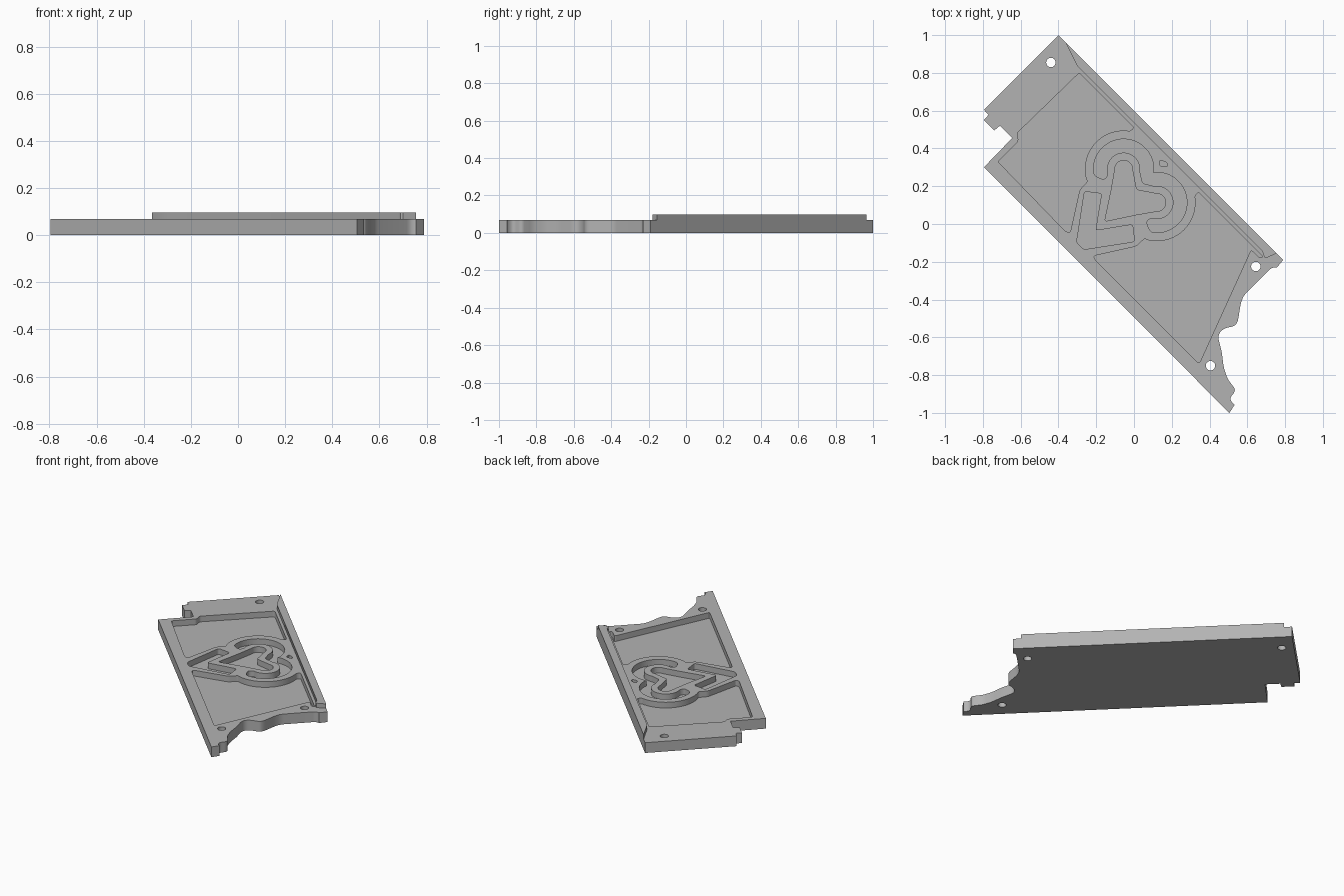
import bpy, bmesh, math
from mathutils import Vector

if "Cube" in bpy.data.objects:
    bpy.data.objects.remove(bpy.data.objects["Cube"], do_unlink=True)

PLATE_TOP, FLOOR, RIB_TOP = 0.068, 0.03, 0.097

grey = bpy.data.materials.new("plain_grey")
grey.use_nodes = True
grey.diffuse_color = (0.45, 0.45, 0.45, 1)
grey.node_tree.nodes["Principled BSDF"].inputs["Base Color"].default_value = (0.45, 0.45, 0.45, 1)


def arc(c, r, start, end, n=20):
    angles = [math.radians(start + (end - start) * i / n) for i in range(n + 1)]
    return [(c[0] + r * math.cos(a), c[1] + r * math.sin(a)) for a in angles]


def flip(points):
    """Mirror across the diagonal axis of the motif, reversing the order."""
    return [(y - 0.169, x + 0.169) for x, y in reversed(points)]


def rounded(points, radius, steps=4):
    """Replace each corner with a short curve."""
    pts = [Vector(p) for p in points]
    out = []
    for i, p in enumerate(pts):
        a, b = pts[i - 1] - p, pts[(i + 1) % len(pts)] - p
        s = p + a.normalized() * min(radius, a.length * 0.45)
        e = p + b.normalized() * min(radius, b.length * 0.45)
        for k in range(steps + 1):
            t = k / steps
            out.append(s * (1 - t) ** 2 + p * 2 * t * (1 - t) + e * t * t)
    return out


def prism(name, points, z0, z1):
    bm = bmesh.new()
    face = bm.faces.new([bm.verts.new((p[0], p[1], z0)) for p in points])
    top = bmesh.ops.extrude_face_region(bm, geom=[face])["geom"]
    bmesh.ops.translate(bm, vec=(0, 0, z1 - z0),
                        verts=[g for g in top if isinstance(g, bmesh.types.BMVert)])
    bmesh.ops.recalc_face_normals(bm, faces=bm.faces)
    mesh = bpy.data.meshes.new(name)
    bm.to_mesh(mesh)
    bm.free()
    mesh.materials.append(grey)
    obj = bpy.data.objects.new(name, mesh)
    bpy.context.collection.objects.link(obj)
    return obj


def cut(target, points, z0):
    """Cut a straight-walled opening down to z0."""
    cutter = prism("cutter", points, z0, 0.2)
    cutter.hide_render = True
    mod = target.modifiers.new("cut", "BOOLEAN")
    mod.operation, mod.solver, mod.object = "DIFFERENCE", "EXACT", cutter
    bpy.context.view_layer.objects.active = target
    bpy.ops.object.modifier_apply(modifier=mod.name)
    bpy.data.objects.remove(cutter, do_unlink=True)


# Plate outline: straight sides, stepped notch at one end, curved bite at the other
outline = [(-0.40, 1.0), (0.79, -0.19), (0.765, -0.23), (0.73, -0.23), (0.58, -0.38)]
bite = [(0.565, -0.42), (0.55, -0.515), (0.535, -0.54), (0.485, -0.55), (0.455, -0.57),
        (0.445, -0.6), (0.465, -0.68), (0.475, -0.76), (0.495, -0.82), (0.54, -0.88)]
foot = [(0.505, -0.925), (0.535, -0.965), (0.505, -1.0)]
notch = [(-0.795, 0.30), (-0.645, 0.455), (-0.71, 0.52), (-0.74, 0.495),
         (-0.795, 0.55), (-0.77, 0.578), (-0.795, 0.605)]
plate = prism("plate", outline[:2] + rounded(outline[2:] + bite + foot[:2], 0.02)[3:-2]
              + foot[2:] + notch, 0, PLATE_TOP)

# Two large side recesses that wrap around the motif
lobe = (-0.055, 0.29)
edge = [(0.0, 0.51)] + arc(lobe, 0.205, 80, 195) + [(-0.246, 0.225), (-0.288, 0.18), (-0.338, -0.045)]
upper_recess = edge + [(-0.362, -0.04), (-0.72, 0.33), (-0.61, 0.44), (-0.62, 0.48), (-0.29, 0.80)]
lower_recess = flip(edge) + [(0.685, -0.175), (0.665, -0.18), (0.62, -0.135),
                             (0.345, -0.74), (-0.205, -0.19)]

# Motif: double-lobed channel, inner pocket, angled channel and a tiny pocket
half = ([(0.10, 0.269)] + arc(lobe, 0.16, -5, 190) + [(-0.19, 0.245), (-0.155, 0.235)]
        + arc(lobe, 0.088, 200, -10) + [(0.046, 0.215)])
channel = half + flip(half)[1:-1]
half = [(0.012, 0.181)] + arc(lobe, 0.047, -5, 185) + [(-0.12, 0.18), (-0.155, 0.014)]
inner_pocket = half + flip(half)[1:-1]
half = [(-0.204, -0.035), (-0.172, 0.161), (-0.262, 0.172), (-0.304, -0.098)]
angle_channel = half + flip(half)[:-1]
tiny_pocket = [(0.135, 0.341), (0.175, 0.325), (0.18, 0.305), (0.137, 0.305)]

for shape in (upper_recess, lower_recess, channel, inner_pocket, angle_channel, tiny_pocket):
    cut(plate, rounded(shape, 0.014), FLOOR)

# Screw holes right through
for centre in ((-0.44, 0.855), (0.645, -0.225), (0.405, -0.75)):
    cut(plate, arc(centre, 0.025, 0, 345, 23), -0.1)

# Raised rib along the long straight side
rib = prism("edge_rib", [(-0.365, 0.965), (-0.30, 0.835), (0.68, -0.145), (0.69, -0.175),
                         (0.70, -0.18), (0.755, -0.155)], PLATE_TOP, RIB_TOP)

for obj in (plate, rib):
    bpy.ops.object.select_all(action="DESELECT")
    obj.select_set(True)
    bpy.context.view_layer.objects.active = obj
    bpy.ops.object.shade_smooth_by_angle(angle=math.radians(30))
